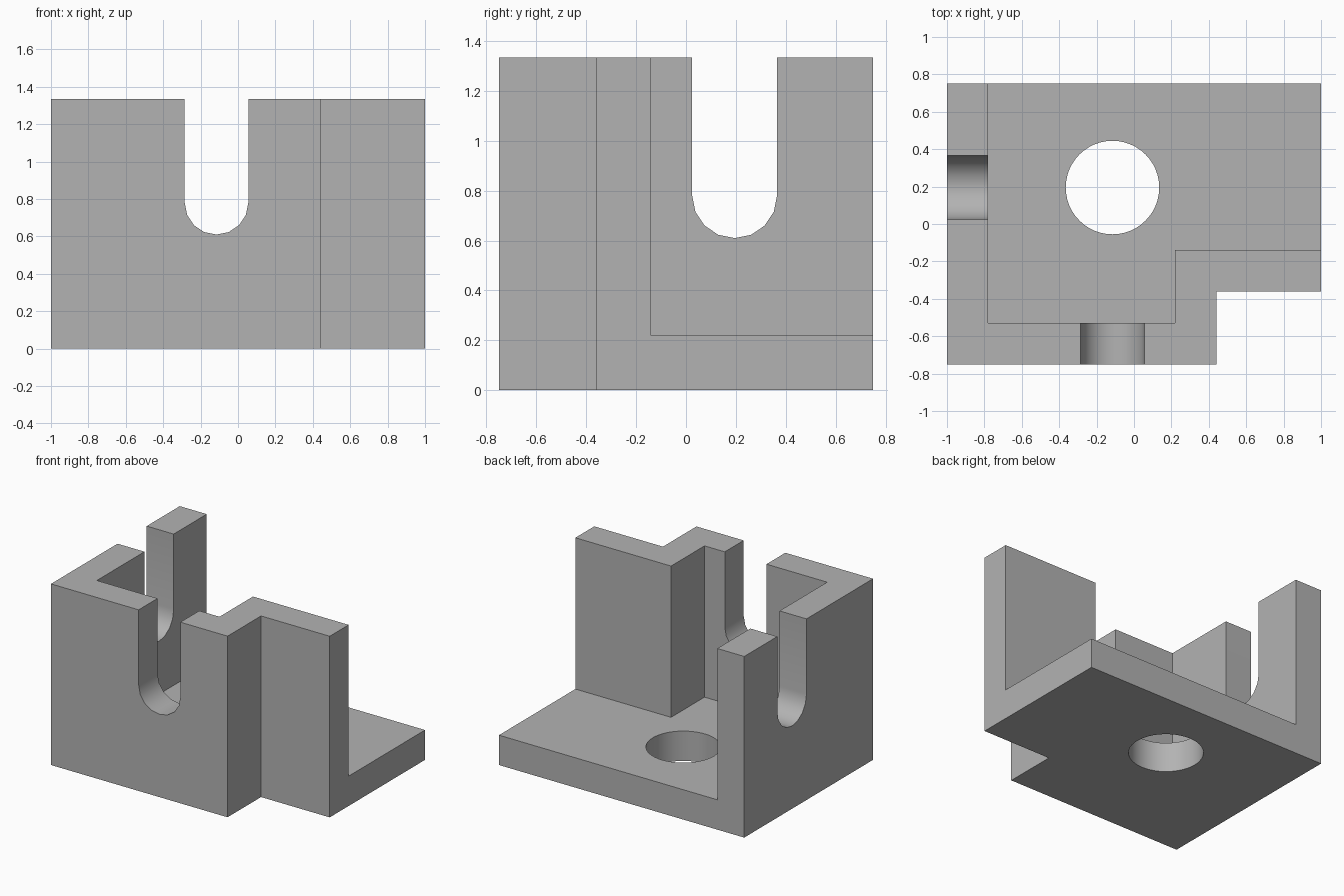
import bpy, bmesh, math
from mathutils import Matrix, Vector

if "Cube" in bpy.data.objects:
    bpy.data.objects.remove(bpy.data.objects["Cube"])

grey = bpy.data.materials.new("plain grey")
grey.diffuse_color = (0.45, 0.45, 0.45, 1)
grey.use_nodes = True
grey.node_tree.nodes["Principled BSDF"].inputs["Base Color"].default_value = grey.diffuse_color

HEIGHT, FLOOR = 1.335, 0.22
CX, CY = -0.115, 0.195          # shared axis of hole and slots


def prism(name, outline, depth, matrix=Matrix()):
    """Extrude a flat outline along local z, then place it with the matrix."""
    bm = bmesh.new()
    face = bm.faces.new([bm.verts.new((x, y, 0)) for x, y in outline])
    ext = bmesh.ops.extrude_face_region(bm, geom=[face])
    verts = [v for v in ext["geom"] if isinstance(v, bmesh.types.BMVert)]
    bmesh.ops.translate(bm, verts=verts, vec=(0, 0, depth))
    bm.transform(matrix)
    bmesh.ops.recalc_face_normals(bm, faces=bm.faces)
    mesh = bpy.data.meshes.new(name)
    bm.to_mesh(mesh)
    bm.free()
    mesh.materials.append(grey)
    obj = bpy.data.objects.new(name, mesh)
    bpy.context.collection.objects.link(obj)
    return obj


def arc(cx, cy, r, start, end, n):
    angles = [math.radians(start + (end - start) * i / n) for i in range(n + 1)]
    return [(cx + r * math.cos(a), cy + r * math.sin(a)) for a in angles]


# Solid block with the stepped front right corner
bracket = prism("bracket", [(-1, -0.75), (0.44, -0.75), (0.44, -0.36),
                            (1, -0.36), (1, 0.75), (-1, 0.75)], HEIGHT)

# Open space above the floor, running out through the back and right sides
pocket = prism("pocket_cutter", [(-0.78, -0.53), (0.22, -0.53), (0.22, -0.14),
                                 (1.2, -0.14), (1.2, 0.95), (-0.78, 0.95)],
               2, Matrix.Translation((0, 0, FLOOR)))

# Round hole through the floor
hole = prism("hole_cutter", arc(CX, CY, 0.25, 0, 360, 48)[:-1], 0.6,
             Matrix.Translation((0, 0, -0.2)))

# U-shaped slots in the front and left walls
slot = [(0.17, 1.6), (-0.17, 1.6)] + arc(0, 0.78, 0.17, 180, 360, 8)
upright = Matrix.Rotation(math.pi / 2, 4, "X")
front_slot = prism("front_slot_cutter", slot, 0.5,
                   Matrix.Translation((CX, -0.4, 0)) @ upright)
left_slot = prism("left_slot_cutter", slot, 0.5,
                  Matrix.Translation((-1.1, CY, 0))
                  @ Matrix.Rotation(math.pi / 2, 4, "Z") @ upright)

for cutter in (pocket, hole, front_slot, left_slot):
    mod = bracket.modifiers.new(cutter.name, "BOOLEAN")
    mod.operation, mod.solver, mod.object = "DIFFERENCE", "EXACT", cutter

# Bake the cuts, then remove the cutters
bpy.context.view_layer.objects.active = bracket
bracket.select_set(True)
for mod in list(bracket.modifiers):
    bpy.ops.object.modifier_apply(modifier=mod.name)
for cutter in (pocket, hole, front_slot, left_slot):
    bpy.data.objects.remove(cutter)
bpy.ops.object.shade_smooth_by_angle(angle=math.radians(30))
